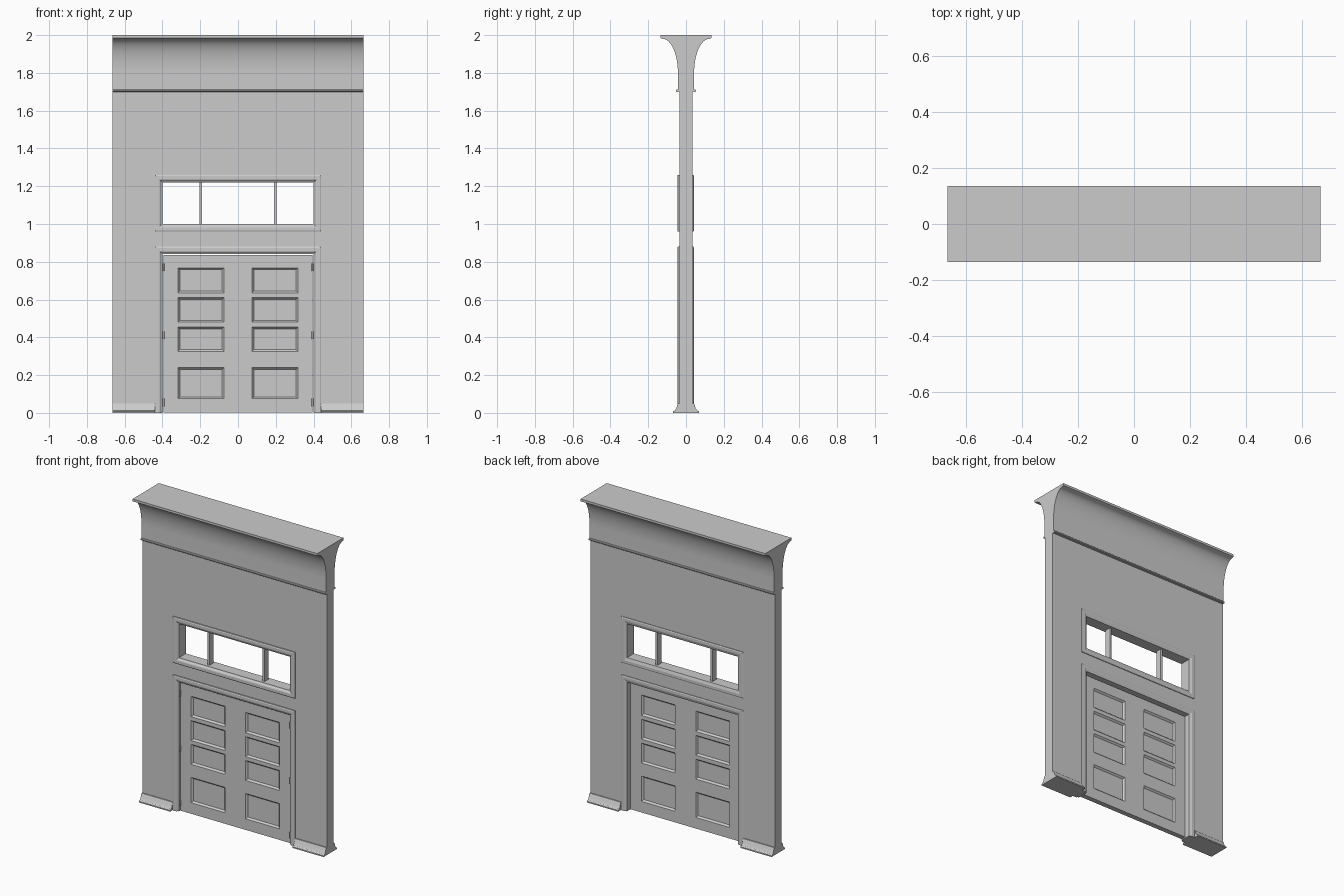
import bpy, bmesh
from math import sin, cos, radians, pi
from mathutils import Matrix

old = bpy.data.objects.get("Cube")
if old:
    bpy.data.objects.remove(old, do_unlink=True)

grey = bpy.data.materials.new("plain grey")
grey.use_nodes = True
grey.diffuse_color = (0.6, 0.6, 0.6, 1)
grey.node_tree.nodes["Principled BSDF"].inputs["Base Color"].default_value = (0.6, 0.6, 0.6, 1)

HALF_WIDTH = 0.665
WALL = 0.035       # half the wall thickness
OPENING = 0.4      # half the width of door and window openings


def finish(name, bm, smooth=True):
    """Turn a bmesh into a named grey object."""
    bmesh.ops.recalc_face_normals(bm, faces=bm.faces)
    mesh = bpy.data.meshes.new(name)
    bm.to_mesh(mesh)
    bm.free()
    mesh.materials.append(grey)
    obj = bpy.data.objects.new(name, mesh)
    bpy.context.collection.objects.link(obj)
    if smooth:
        bpy.ops.object.select_all(action='DESELECT')
        bpy.context.view_layer.objects.active = obj
        obj.select_set(True)
        bpy.ops.object.shade_smooth_by_angle(angle=radians(30))
    return obj


def box(name, x0, x1, y0, y1, z0, z1):
    bm = bmesh.new()
    bmesh.ops.create_cube(bm, size=1)
    for v in bm.verts:
        v.co.x = x0 if v.co.x < 0 else x1
        v.co.y = y0 if v.co.y < 0 else y1
        v.co.z = z0 if v.co.z < 0 else z1
    return finish(name, bm, False)


def slab(xs, zs, y0, y1, keep=lambda i, j: True):
    """Upright slab made of grid cells, some of which may be left open."""
    bm = bmesh.new()
    grid = [[bm.verts.new((x, y0, z)) for z in zs] for x in xs]
    for i in range(len(xs) - 1):
        for j in range(len(zs) - 1):
            if keep(i, j):
                bm.faces.new((grid[i][j], grid[i + 1][j],
                              grid[i + 1][j + 1], grid[i][j + 1]))
    new = bmesh.ops.extrude_face_region(bm, geom=bm.faces[:])["geom"]
    for v in new:
        if isinstance(v, bmesh.types.BMVert):
            v.co.y = y1
    bmesh.ops.recalc_face_normals(bm, faces=bm.faces)
    return bm


def moulding(name, half_profile, x0, x1):
    """Mirror a (depth, height) profile front to back and extrude it along x."""
    outline = half_profile + [(-y, z) for y, z in reversed(half_profile)]
    bm = bmesh.new()
    face = bm.faces.new([bm.verts.new((x0, y, z)) for y, z in outline])
    new = bmesh.ops.extrude_face_region(bm, geom=[face])["geom"]
    for v in new:
        if isinstance(v, bmesh.types.BMVert):
            v.co.x = x1
    return finish(name, bm)


def casing(name, bottom, top, side, face_depth, closed):
    """Mitred trim round an opening; an open casing stands on the floor."""
    profile = [(0, WALL - 0.01), (0, WALL + 0.001), (0.006, WALL + 0.003),
               (0.012, face_depth - 0.002), (0.018, face_depth),
               (0.034, face_depth), (0.04, face_depth - 0.003), (0.04, WALL - 0.01)]
    bm = bmesh.new()
    rings = []
    for o, depth in profile:
        w, low = OPENING + o, bottom - (o if closed else 0)
        corners = [(-w, low), (-w, top + o), (w, top + o), (w, low)]
        rings.append([bm.verts.new((x, side * depth, z)) for x, z in corners])
    for a, b in zip(rings, rings[1:]):
        for k in range(4 if closed else 3):
            n = (k + 1) % 4
            bm.faces.new((a[k], a[n], b[n], b[k]))
    if not closed:
        for k in (0, 3):
            bm.faces.new([ring[k] for ring in rings])
    return finish(name, bm, False)


# Wall with a door opening and a window opening
wall = slab([-HALF_WIDTH, -OPENING, OPENING, HALF_WIDTH],
            [0, 0.84, 1.0, 1.22, 1.75], -WALL, WALL,
            lambda i, j: i != 1 or j in (1, 3))
finish("wall", wall, False)

# Flared cornice with a bead along its foot and a thin fascia on top
curve = [(0.043 + 0.08 * (1 - cos(t)), 1.8 + 0.18 * sin(t))
         for t in [k * pi / 24 for k in range(13)]]
moulding("cornice",
         [(0.043, 1.71)] + curve + [(0.135, 1.985), (0.135, 2.0)],
         -HALF_WIDTH, HALF_WIDTH)
moulding("cornice_bead",
         [(0.05, 1.7), (0.053, 1.703), (0.053, 1.709), (0.05, 1.712)],
         -HALF_WIDTH, HALF_WIDTH)

# Sloping baseboards on both sides of the door
base = [(0.07, 0), (0.07, 0.008), (0.06, 0.012), (0.051, 0.025),
        (0.046, 0.043), (0.042, 0.05), (0.03, 0.05)]
for label, s in (("left", 1), ("right", -1)):
    moulding(label + "_baseboard", base, s * 0.44, s * HALF_WIDTH)

# Trim round both openings, front and back
for label, side, depth in (("front", -1, 0.046), ("back", 1, 0.042)):
    casing(label + "_door_casing", 0, 0.84, side, depth, False)
    casing(label + "_window_casing", 1.0, 1.22, side, depth, True)

# Window mullions
for label, s in (("left", 1), ("right", -1)):
    x = s * 0.198
    box(label + "_mullion", x - 0.007, x + 0.007, -0.02, 0.02, 1.0, 1.22)

# Door with sunken, bevelled panels on both faces
door = slab([-0.395, -0.318, -0.074, 0.074, 0.318, 0.395],
            [0.003, 0.075, 0.24, 0.325, 0.455, 0.48, 0.61, 0.635, 0.768, 0.835],
            -0.028, 0.005)
panels = []
for f in door.faces:
    c = f.calc_center_median()
    in_column = 0.074 < abs(c.x) < 0.318
    in_row = any(a < c.z < b for a, b in
                 ((0.075, 0.24), (0.325, 0.455), (0.48, 0.61), (0.635, 0.768)))
    if abs(f.normal.y) > 0.9 and in_column and in_row:
        panels.append(f)
bmesh.ops.inset_individual(door, faces=panels, thickness=0.014, depth=-0.011)
finish("door", door, False)

# Door hinges
for label, s in (("left", 1), ("right", -1)):
    for level, z in (("lower", 0.055), ("middle", 0.41), ("upper", 0.77)):
        bm = bmesh.new()
        bmesh.ops.create_cone(bm, cap_ends=True, segments=12, radius1=0.005,
                              radius2=0.005, depth=0.04,
                              matrix=Matrix.Translation((s * 0.394, -0.031, z)))
        finish(f"{label}_{level}_hinge", bm)
